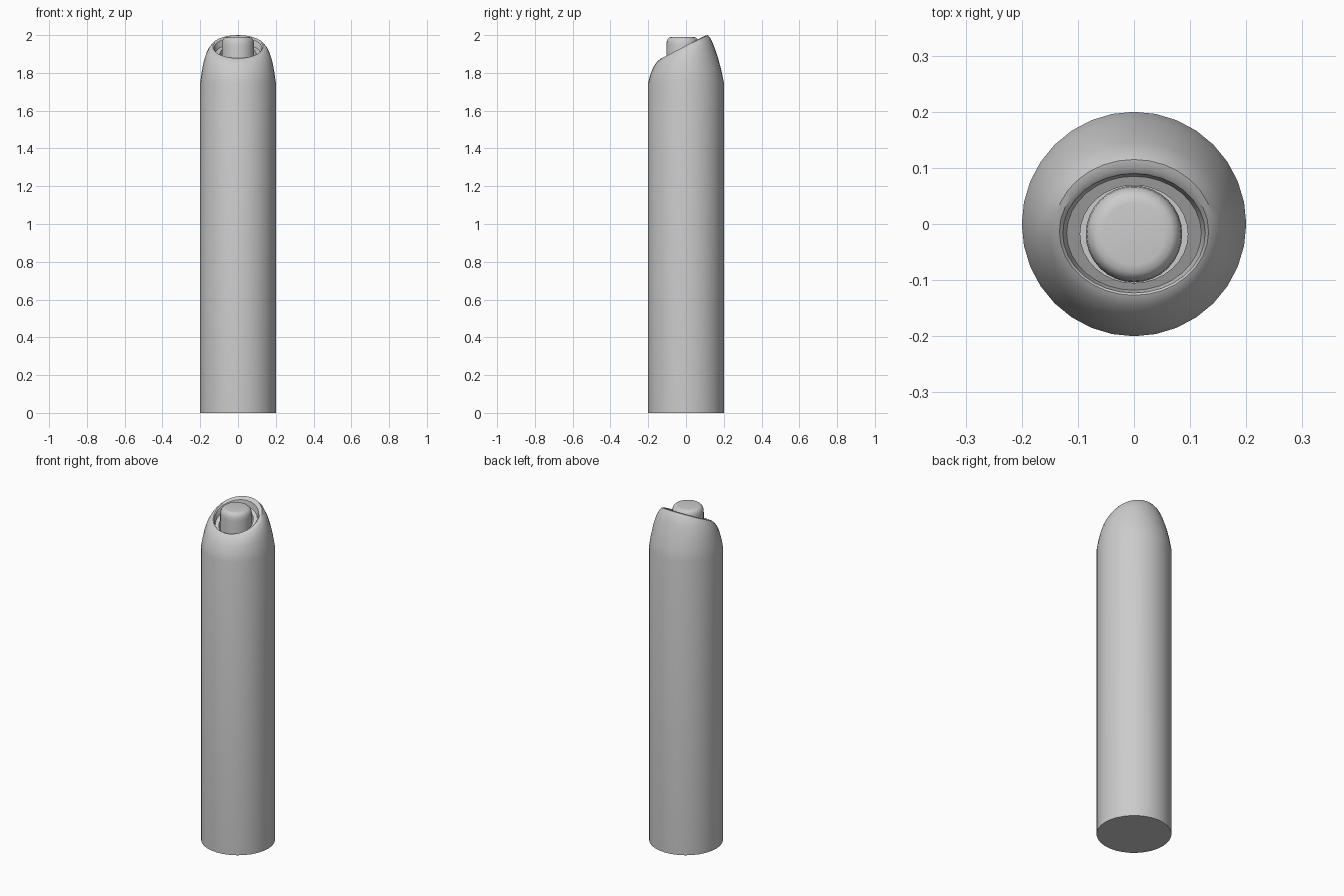
import bpy, bmesh
from math import sin, cos, tau, radians

if "Cube" in bpy.data.objects:
    bpy.data.objects.remove(bpy.data.objects["Cube"])

SIDES = 32


def loft(name, rings):
    """Skin closed rings given as (front y, front z, back y, back z, half width)."""
    bm = bmesh.new()
    loops = []
    for yf, zf, yb, zb, rx in rings:
        loop = []
        for i in range(SIDES):
            a = tau * i / SIDES
            t = (1 + sin(a)) / 2
            loop.append(bm.verts.new((rx * cos(a), yf + (yb - yf) * t, zf + (zb - zf) * t)))
        loops.append(loop)
    for lo, hi in zip(loops, loops[1:]):
        for i in range(SIDES):
            j = (i + 1) % SIDES
            bm.faces.new((lo[i], lo[j], hi[j], hi[i]))
    bm.faces.new(loops[0][::-1])
    bm.faces.new(loops[-1])
    bmesh.ops.recalc_face_normals(bm, faces=bm.faces)
    mesh = bpy.data.meshes.new(name)
    bm.to_mesh(mesh)
    bm.free()
    ob = bpy.data.objects.new(name, mesh)
    bpy.context.collection.objects.link(ob)
    bpy.ops.object.select_all(action='DESELECT')
    ob.select_set(True)
    bpy.context.view_layer.objects.active = ob
    bpy.ops.object.shade_smooth_by_angle(angle=radians(35))
    return ob


# Cylindrical body, tapering to a slanted open mouth with a stepped recess
loft("body", [
    (-.200, 0.000, .200, 0.000, .200),
    (-.200, 1.750, .200, 1.750, .200),
    (-.190, 1.788, .187, 1.815, .193),
    (-.175, 1.826, .168, 1.885, .183),
    (-.160, 1.851, .147, 1.945, .170),
    (-.145, 1.867, .130, 1.983, .155),
    (-.134, 1.875, .115, 2.000, .142),
    (-.127, 1.878, .100, 1.997, .133),
    (-.123, 1.876, .090, 1.988, .127),
    (-.118, 1.845, .085, 1.955, .120),   # recess wall
    (-.105, 1.852, .069, 1.947, .096),   # sloping shelf
    (-.105, 1.780, .069, 1.780, .096),   # recess floor
])

# Round button standing in the recess
YC = -.018
loft("button", [(YC - r, z, YC + r, z, r) for r, z in (
    (.086, 1.775), (.086, 1.945), (.084, 1.965), (.079, 1.979), (.069, 1.988), (.055, 1.990))])
